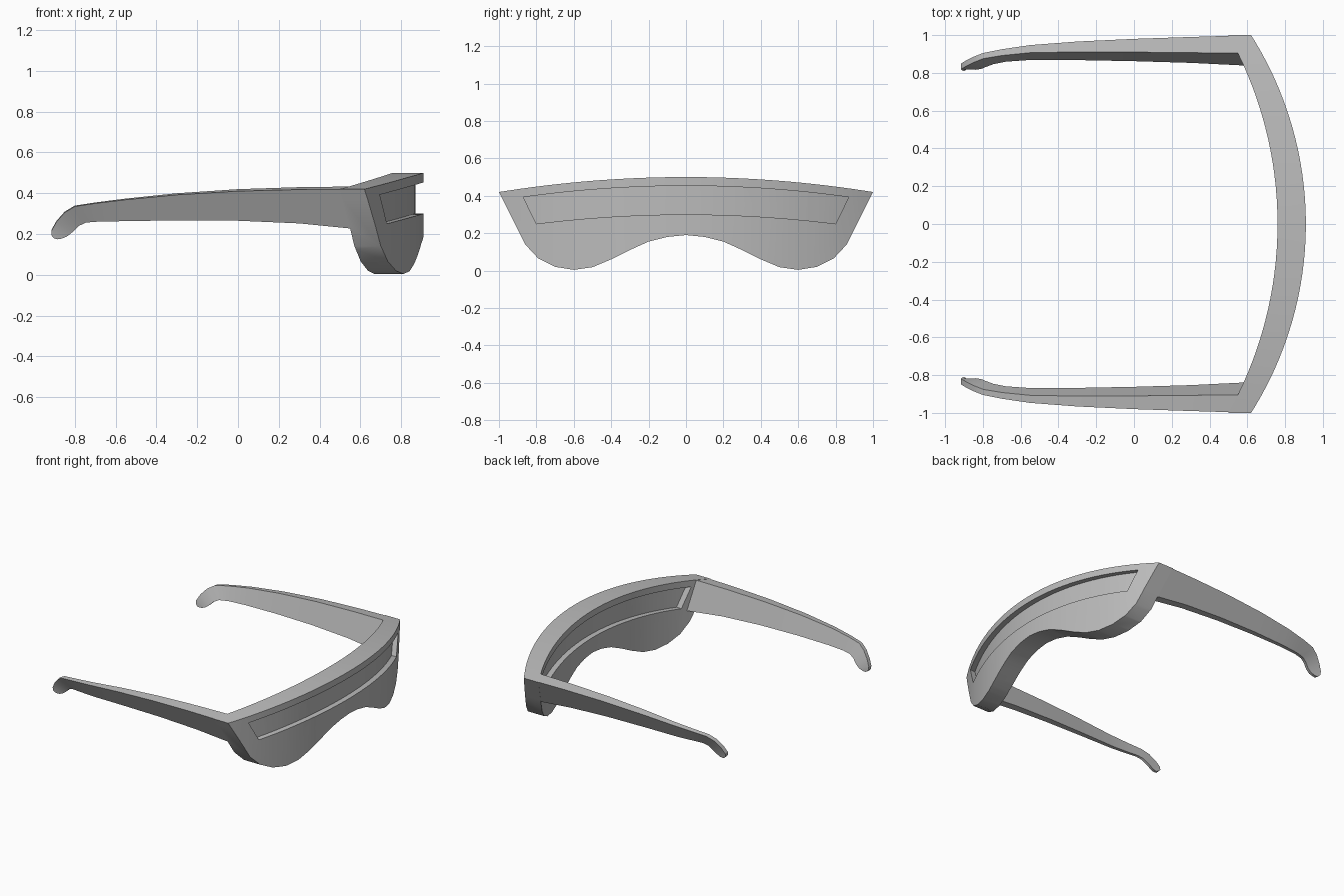
import bpy, bmesh, math

if "Cube" in bpy.data.objects:
    bpy.data.objects.remove(bpy.data.objects["Cube"], do_unlink=True)

grey = bpy.data.materials.new("plain grey")
grey.use_nodes = True
grey.diffuse_color = (0.5, 0.5, 0.5, 1)
grey.node_tree.nodes["Principled BSDF"].inputs["Base Color"].default_value = (0.5, 0.5, 0.5, 1)


def finish(name, bm):
    """Turn a bmesh into a grey object in the scene."""
    bmesh.ops.recalc_face_normals(bm, faces=bm.faces)
    mesh = bpy.data.meshes.new(name)
    bm.to_mesh(mesh)
    bm.free()
    mesh.materials.append(grey)
    obj = bpy.data.objects.new(name, mesh)
    bpy.context.collection.objects.link(obj)
    return obj


def prism(name, outline, offset):
    """Extrude a flat closed outline along an offset vector."""
    bm = bmesh.new()
    face = bm.faces.new([bm.verts.new(p) for p in outline])
    made = bmesh.ops.extrude_face_region(bm, geom=[face])["geom"]
    moved = [v for v in made if isinstance(v, bmesh.types.BMVert)]
    bmesh.ops.translate(bm, verts=moved, vec=offset)
    return finish(name, bm)


def cut(obj, tool, operation):
    """Apply a boolean and discard its cutter."""
    mod = obj.modifiers.new("cut", 'BOOLEAN')
    mod.operation, mod.object, mod.solver = operation, tool, 'EXACT'
    bpy.context.view_layer.objects.active = obj
    bpy.ops.object.modifier_apply(modifier=mod.name)
    bpy.data.objects.remove(tool, do_unlink=True)


def smooth(obj):
    bpy.ops.object.select_all(action='DESELECT')
    obj.select_set(True)
    bpy.context.view_layer.objects.active = obj
    bpy.ops.object.shade_smooth_by_angle(angle=math.radians(25))


def arc(front_x, radius, y):
    return front_x - radius + math.sqrt(radius * radius - y * y)


def spread(half, count=32):
    return [half * (2 * i / count - 1) for i in range(count + 1)]


def curved_wall(name, inset):
    """Bowed wall seen from above, thinned by an inset on both sides."""
    outer = [(arc(0.91 - inset, 1.87, y), y, -0.1) for y in spread(1.04)]
    inner = [(arc(0.76 + inset, 2.05, y), y, -0.1) for y in reversed(spread(1.04))]
    return prism(name, outer + inner, (0, 0, 0.8))


def brow(y):
    return 0.5 - 0.08 * y * y


def window(grow=0):
    """Wide slot following the brow line."""
    top = [(0, y, brow(y) - 0.047 + grow) for y in spread(0.87 + grow)]
    low = [(0, y, 0.30 - 0.078 * y * y - grow) for y in reversed(spread(0.80 + grow))]
    return prism("window_cutter", top + low, (2, 0, 0))


# Visor frame: bowed wall trimmed to the brow and nose outline
half = [(0.1, 0.18), (0.2, 0.155), (0.3, 0.11), (0.4, 0.06), (0.5, 0.018),
        (0.6, 0.004), (0.7, 0.02), (0.79, 0.065), (0.86, 0.14)]
lower = [(y, z) for y, z in reversed(half)] + [(0, 0.19)] + [(-y, z) for y, z in half]
outline = [(0, y, brow(y)) for y in spread(1)] + [(0, y, z) for y, z in lower]
visor = curved_wall("visor_frame", 0)
cut(visor, prism("outline_cutter", outline, (2, 0, 0)), 'INTERSECT')
cut(visor, window(), 'DIFFERENCE')
smooth(visor)

# Lens: thinner panel recessed on both sides of the frame
lens = curved_wall("lens", 0.04)
cut(lens, window(0.004), 'INTERSECT')
smooth(lens)

# Temples: top x, top z, bottom x, bottom z, outer y, thickness
stations = [
    (0.6, 0.42, 0.6, 0.222, 0.999, 0.095),
    (0.3, 0.418, 0.3, 0.252, 0.99, 0.083),
    (0, 0.41, 0, 0.265, 0.98, 0.07),
    (-0.3, 0.392, -0.3, 0.267, 0.966, 0.055),
    (-0.55, 0.368, -0.55, 0.263, 0.947, 0.04),
    (-0.7, 0.35, -0.68, 0.261, 0.925, 0.033),
    (-0.8, 0.335, -0.745, 0.256, 0.905, 0.03),
    (-0.85, 0.305, -0.78, 0.24, 0.885, 0.03),
    (-0.89, 0.26, -0.81, 0.21, 0.865, 0.03),
    (-0.915, 0.215, -0.84, 0.187, 0.85, 0.03),
    (-0.913, 0.19, -0.865, 0.177, 0.845, 0.03),
    (-0.9, 0.178, -0.885, 0.174, 0.84, 0.03),
]


def temple(name, side):
    bm = bmesh.new()
    rings = []
    for tx, tz, bx, bz, y, t in stations:
        by = y - 0.5 * (tz - bz)
        ring = [(tx, y, tz), (tx, y - t, tz + 0.14 * t),
                (bx, by - 0.65 * t, bz), (bx, by, bz)]
        rings.append([bm.verts.new((px, side * py, pz)) for px, py, pz in ring])
    for a, b in zip(rings, rings[1:]):
        for i in range(4):
            j = (i + 1) % 4
            bm.faces.new((a[i], a[j], b[j], b[i]))
    bm.faces.new(rings[0])
    bm.faces.new(rings[-1])
    smooth(finish(name, bm))


temple("left_temple", 1)
temple("right_temple", -1)
